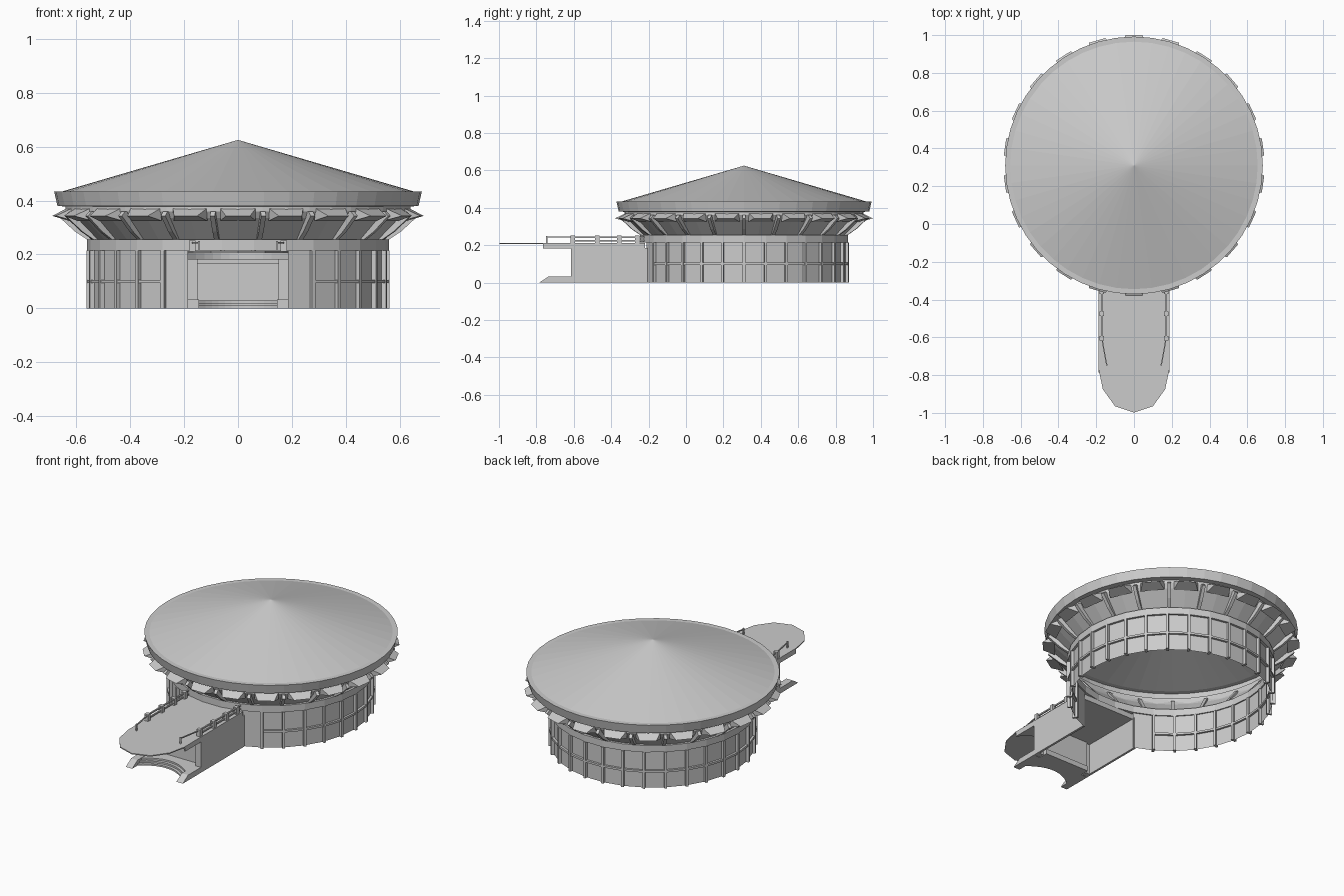
import bpy, bmesh, math
from mathutils import Vector

if "Cube" in bpy.data.objects:
    bpy.data.objects.remove(bpy.data.objects["Cube"])

CY = 0.31          # rotunda centre in y
R = math.radians


def make(name, verts, faces):
    me = bpy.data.meshes.new(name)
    me.from_pydata(verts, [], faces)
    bm = bmesh.new()
    bm.from_mesh(me)
    bmesh.ops.remove_doubles(bm, verts=bm.verts, dist=1e-5)
    bmesh.ops.recalc_face_normals(bm, faces=bm.faces)
    bm.to_mesh(me)
    bm.free()
    ob = bpy.data.objects.new(name, me)
    bpy.context.collection.objects.link(ob)
    return ob


def polar(r, t, z):
    # angle measured in degrees from the front
    return (r * math.sin(R(t)), CY - r * math.cos(R(t)), z)


def lathe(name, prof, n, a0=0, a1=360, closed=False):
    m = len(prof)
    verts = [polar(r, a0 + (a1 - a0) * i / n, z) for i in range(n + 1) for r, z in prof]
    faces = [(i * m + j, (i + 1) * m + j, (i + 1) * m + (j + 1) % m, i * m + (j + 1) % m)
             for i in range(n) for j in range(m if closed else m - 1)]
    if closed and a1 - a0 < 360:
        faces += [tuple(range(m)), tuple(range(n * m, n * m + m))]
    return make(name, verts, faces)


def rect(r0, r1, z0, z1):
    return [(r0, z0), (r1, z0), (r1, z1), (r0, z1)]


def prism(name, pts, z0, z1):
    n = len(pts)
    verts = [(x, y, z0) for x, y in pts] + [(x, y, z1) for x, y in pts]
    faces = [tuple(range(n)), tuple(range(n, 2 * n))]
    faces += [(i, (i + 1) % n, (i + 1) % n + n, i + n) for i in range(n)]
    return make(name, verts, faces)


def box(name, x0, x1, y0, y1, z0, z1):
    return prism(name, [(x0, y0), (x1, y0), (x1, y1), (x0, y1)], z0, z1)


def bar(name, a, b, w):
    a, b = Vector(a), Vector(b)
    side = (b - a).cross(Vector((0, 0, 1))).normalized() * w / 2
    up = Vector((0, 0, w / 2))
    c = [side + up, side - up, -side - up, -side + up]
    verts = [a + k for k in c] + [b + k for k in c]
    faces = [(0, 1, 2, 3), (4, 5, 6, 7)] + [(i, (i + 1) % 4, (i + 1) % 4 + 4, i + 4) for i in range(4)]
    return make(name, verts, faces)


def radial(name, angles, sections):
    # one convex block per angle: inner and outer loops of (radius, half width, z)
    verts, faces = [], []
    for t in angles:
        b = len(verts)
        c, s = math.cos(R(t)), math.sin(R(t))
        for sg in (-1, 1):
            for r, w, z in sections:
                verts.append((r * s + sg * w * c, CY - r * c + sg * w * s, z))
        n = len(sections)
        faces += [tuple(range(b, b + n)), tuple(range(b + n, b + 2 * n))]
        faces += [(b + i, b + (i + 1) % n, b + (i + 1) % n + n, b + i + n) for i in range(n)]
    return make(name, verts, faces)


# Conical roof with a sloping fascia, open underneath
lathe("roof", [(0, 0.625), (0.655, 0.433), (0.682, 0.433), (0.67, 0.38), (0.64, 0.378)], 44)

# Flared upper wall below the eave
lathe("flared_wall", [(0.545, 0.255), (0.625, 0.335), (0.64, 0.36), (0.64, 0.38)], 44)

# Wedge hoods and ribs around the flare
radial("eave_hoods", [i * 360 / 22 for i in range(22)], [(0.625, 0.065, 0.325), (0.69, 0.045, 0.343), (0.635, 0.065, 0.37)])
radial("flare_ribs", [(i + 0.5) * 360 / 22 for i in range(22)],
       [(0.54, 0.009, 0.255), (0.56, 0.009, 0.255), (0.605, 0.009, 0.285),
        (0.668, 0.009, 0.343), (0.65, 0.009, 0.36), (0.63, 0.009, 0.36)])

# Drum wall, open at the entrance, with band, ring and mullions
lathe("drum_wall", [(0.547, 0), (0.547, 0.22)], 27, 18, 342)
lathe("drum_band", rect(0.54, 0.56, 0.215, 0.255), 30, 18, 378, closed=True)
lathe("mid_ring", rect(0.535, 0.56, 0.094, 0.106), 25, 30, 330, closed=True)
radial("mullions", [30 + 12 * i for i in range(26)],
       [(0.533, 0.007, 0), (0.563, 0.007, 0), (0.563, 0.007, 0.215), (0.533, 0.007, 0.215)])


# Slab with a concave curved front edge between two horns
def horned(name, w, front, depth, back, z0, z1):
    arc = [(w * k / 6, front + depth * (1 - (k / 6) ** 2)) for k in range(-6, 7)]
    return prism(name, arc + [(w, back), (-w, back)], z0, z1)


# Entrance steps and side horns
for i in range(3):
    horned("step_%d" % (i + 1), 0.145, -0.735 + 0.018 * i, 0.06, -0.56, 0.01 * i, 0.01 * (i + 1))
for s in (-1, 1):
    v = [(s * x, y, z) for x in (0.145, 0.187)
         for y, z in ((-0.785, 0), (-0.735, 0.032), (-0.615, 0.032), (-0.615, 0))]
    make("step_cheek", v, [(0, 1, 2, 3), (4, 5, 6, 7)] +
         [(i, (i + 1) % 4, (i + 1) % 4 + 4, i + 4) for i in range(4)])

# Porch roof slab and thin rounded canopy
horned("porch_slab", 0.187, -0.765, 0.1, -0.22, 0.182, 0.206)
half = [(0.187, -0.22), (0.187, -0.77), (0.165, -0.875), (0.1, -0.965), (0, -0.998)]
prism("canopy", half + [(-x, y) for x, y in half[-2::-1]], 0.206, 0.212)

# Porch side walls, door pillars, lintel and door
for s in (-1, 1):
    a, b = sorted((s * 0.174, s * 0.187))
    box("porch_side_wall", a, b, -0.615, -0.205, 0, 0.185)
    a, b = sorted((s * 0.15, s * 0.176))
    box("door_pillar", a, b, -0.612, -0.58, 0.0, 0.182)
box("door_lintel", -0.15, 0.15, -0.605, -0.57, 0.165, 0.182)
box("door_panel", -0.15, 0.15, -0.58, -0.57, 0.03, 0.165)

# Railings on the deck
for s in (-1, 1):
    x = s * 0.17
    for y in (-0.605, -0.475, -0.358, -0.26):
        box("rail_post", x - 0.012, x + 0.012, y - 0.012, y + 0.012, 0.21, 0.252)
    for z in (0.223, 0.243):
        bar("rail", (x, -0.605, z), (x, -0.22, z), 0.008)
    bar("end_rail", (x, -0.605, 0.243), (s * 0.145, -0.745, 0.243), 0.006)
    box("end_post", s * 0.145 - 0.004, s * 0.145 + 0.004, -0.749, -0.741, 0.21, 0.25)
